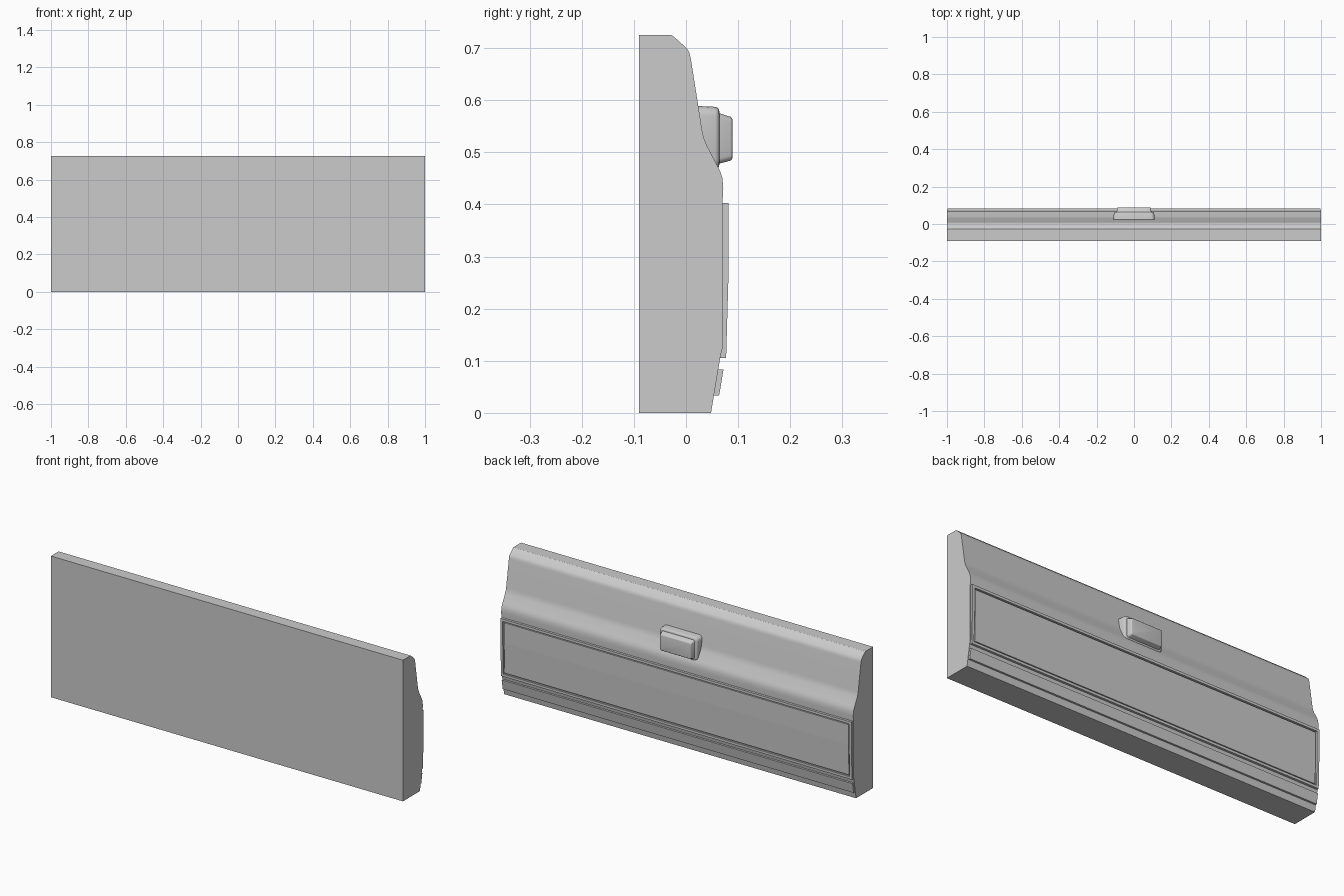
import bpy, bmesh

if "Cube" in bpy.data.objects:
    bpy.data.objects.remove(bpy.data.objects["Cube"])


def finish(name, bm, angle=None):
    bmesh.ops.recalc_face_normals(bm, faces=bm.faces[:])
    me = bpy.data.meshes.new(name)
    bm.to_mesh(me)
    bm.free()
    ob = bpy.data.objects.new(name, me)
    bpy.context.collection.objects.link(ob)
    if angle:
        bpy.ops.object.select_all(action='DESELECT')
        ob.select_set(True)
        bpy.context.view_layer.objects.active = ob
        bpy.ops.object.shade_smooth_by_angle(angle=angle)
    return ob


def prism(name, profile, x0, x1, angle=None):
    """Extrude a (y, z) profile along x."""
    bm = bmesh.new()
    face = bm.faces.new([bm.verts.new((x0, y, z)) for y, z in profile])
    ext = bmesh.ops.extrude_face_region(bm, geom=[face])
    moved = [v for v in ext['geom'] if isinstance(v, bmesh.types.BMVert)]
    bmesh.ops.translate(bm, verts=moved, vec=(x1 - x0, 0, 0))
    return finish(name, bm, angle)


def tapered_box(name, back, front, bevel, corner):
    """Rounded block between two (half width, y, z low, z high) rectangles."""
    bm = bmesh.new()
    rings = []
    for w, y, lo, hi in (back, front):
        rings.append([bm.verts.new((x, y, z)) for x, z in
                      ((-w, lo), (w, lo), (w, hi), (-w, hi))])
    a, b = rings
    bm.faces.new(a)
    bm.faces.new(b)
    sides = []
    for i in range(4):
        j = (i + 1) % 4
        bm.faces.new((a[i], a[j], b[j], b[i]))
        sides.append(bm.edges.get((a[i], b[i])))
    bmesh.ops.recalc_face_normals(bm, faces=bm.faces[:])
    bmesh.ops.bevel(bm, geom=sides, offset=corner, segments=4,
                    profile=0.5, affect='EDGES')
    bm.faces.ensure_lookup_table()
    cap = max(bm.faces, key=lambda f: f.calc_center_median().y)
    bmesh.ops.bevel(bm, geom=list(cap.edges), offset=bevel, segments=3,
                    profile=0.5, affect='EDGES')
    return finish(name, bm, 0.6)


# Main tailgate shell
prism("tailgate_body", [
    (-0.09, 0), (0.048, 0), (0.0655, 0.105), (0.07, 0.125), (0.07, 0.405),
    (0.0715, 0.43), (0.070, 0.45), (0.066, 0.463), (0.060, 0.475),
    (0.040, 0.513), (0.034, 0.528), (0.031, 0.542), (0.009, 0.681),
    (0.006, 0.693), (0.001, 0.70), (-0.022, 0.721), (-0.028, 0.725),
    (-0.09, 0.725)], -1, 1, 0.5)


# Outer face of the trim at a given height
def face_y(z):
    return 0.082 if z >= 0.28 else 0.077 + (z - 0.105) / 0.175 * 0.005


def trim(name, lo, hi, x0, x1, drop=0.0):
    outer = [lo] + ([0.28] if lo < 0.28 < hi else []) + [hi]
    prism(name, [(0.055, hi), (0.055, lo)] +
          [(face_y(z) - drop, z) for z in outer], x0, x1)


# Trim frame around the centre panel
trim("frame_top", 0.390, 0.403, -0.997, 0.997)
trim("frame_bottom", 0.105, 0.118, -0.997, 0.997)
for side, x0, x1 in (("left", -0.997, -0.984), ("right", 0.984, 0.997)):
    trim("frame_" + side, 0.118, 0.390, x0, x1)

# Centre panel, set in slightly behind a narrow groove
trim("centre_panel", 0.124, 0.384, -0.978, 0.978, 0.003)

# Lower moulding strip
prism("lower_strip", [(0.050, 0.033), (0.0635, 0.033),
                      (0.072, 0.083), (0.055, 0.083)], -0.997, 0.997)

# Handle housing and pull flap
tapered_box("handle_housing", (0.111, 0.02, 0.465, 0.589),
            (0.107, 0.064, 0.468, 0.587), 0.008, 0.018)
tapered_box("handle_flap", (0.095, 0.058, 0.477, 0.577),
            (0.088, 0.089, 0.485, 0.567), 0.004, 0.010)
